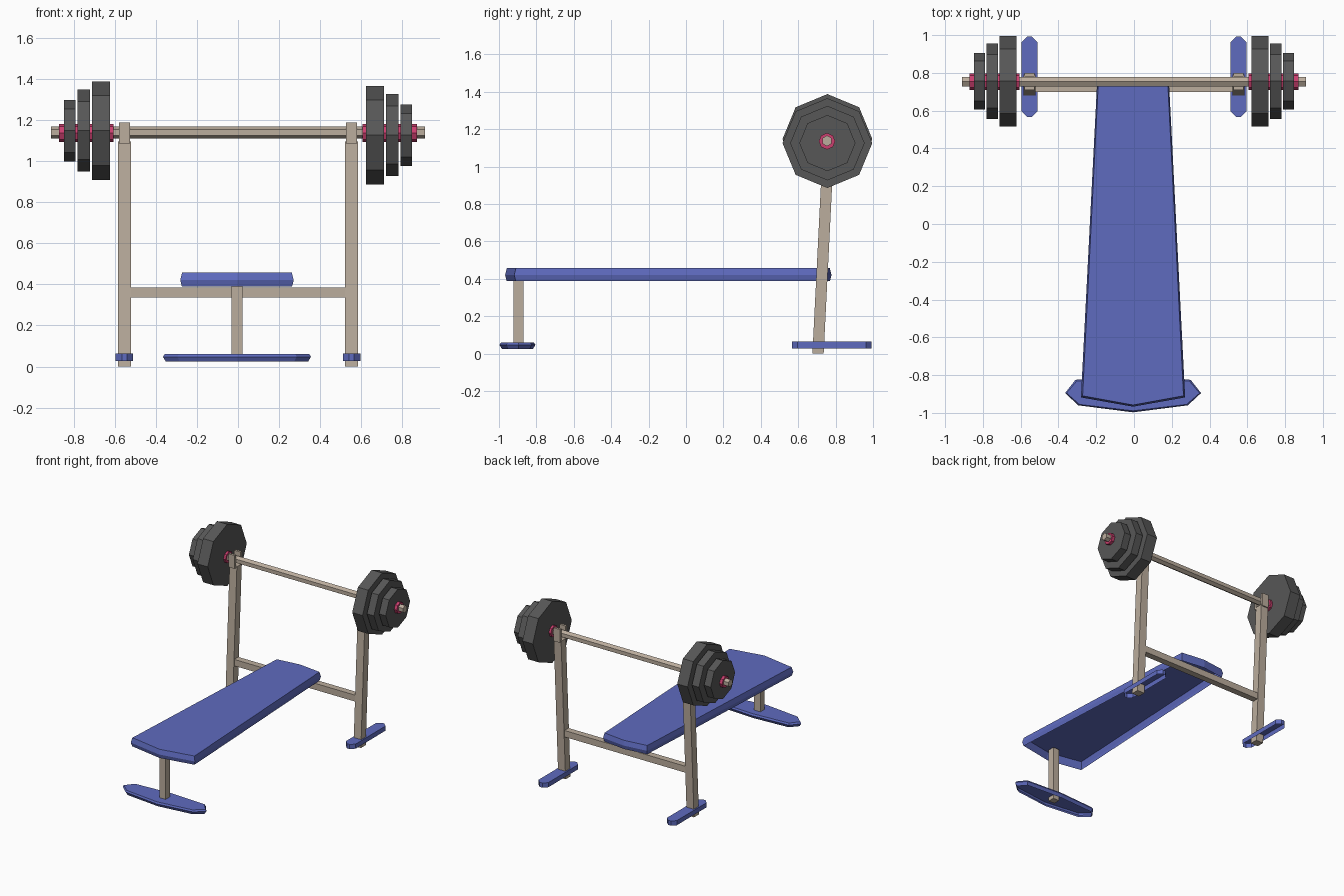
import bpy
import math

if "Cube" in bpy.data.objects:
    bpy.data.objects.remove(bpy.data.objects["Cube"])


def material(name, colour):
    m = bpy.data.materials.new(name)
    m.diffuse_color = (*colour, 1)
    m.use_nodes = True
    m.node_tree.nodes["Principled BSDF"].inputs["Base Color"].default_value = m.diffuse_color
    return m


TAN = material("tan metal", (0.50, 0.42, 0.34))
BLUE = material("blue padding", (0.113, 0.147, 0.52))
GREY = material("dark grey iron", (0.095, 0.095, 0.095))
PINK = material("pink collar", (0.60, 0.05, 0.16))


def loft(name, rings, mat, start_cap=True):
    """Skin a list of rings (lists of points, counter-clockwise seen from the end)."""
    n = len(rings[0])
    verts = [p for r in rings for p in r]
    faces = []
    for k in range(len(rings) - 1):
        for i in range(n):
            j = (i + 1) % n
            faces.append((k * n + i, k * n + j, (k + 1) * n + j, (k + 1) * n + i))
    faces.append(tuple(range((len(rings) - 1) * n, len(rings) * n)))
    if start_cap:
        faces.append(tuple(reversed(range(n))))
    me = bpy.data.meshes.new(name)
    me.from_pydata(verts, [], faces)
    me.materials.append(mat)
    ob = bpy.data.objects.new(name, me)
    bpy.context.collection.objects.link(ob)
    return ob


def rect(x, y, z, w, d):
    return [(x + sx * w / 2, y + sy * d / 2, z)
            for sx, sy in ((-1, -1), (1, -1), (1, 1), (-1, 1))]


def box(name, x, y, z0, z1, w, d, mat=TAN, y_top=None):
    """Upright block; y_top makes it lean."""
    return loft(name, [rect(x, y, z0, w, d),
                       rect(x, y if y_top is None else y_top, z1, w, d)], mat)


def rod(name, x0, x1, y, z, r, sides, mat):
    """Prism along x with one corner pointing up."""
    def ring(x):
        return [(x, y - r * math.sin(a), z + r * math.cos(a))
                for a in (2 * math.pi * i / sides for i in range(sides))]
    return loft(name, [ring(min(x0, x1)), ring(max(x0, x1))], mat)


def shell(name, half, levels, cx=0.0):
    """Hollow pad, open below: half outline (front to back, +x side), (z, inset) levels."""
    outline = half + [(-x, y) for x, y in reversed(half) if x > 0]
    ys = [p[1] for p in outline]
    cy, hy = (min(ys) + max(ys)) / 2, (max(ys) - min(ys)) / 2
    hx = max(p[0] for p in outline)
    rings = [[(cx + x * (1 - d / hx), cy + (y - cy) * (1 - d / hy), z)
              for x, y in outline] for z, d in levels]
    return loft(name, rings, BLUE, start_cap=False)


# bench pad: tapered towards the back, pointed at both ends
shell("bench_pad",
      [(0, -0.967), (0.276, -0.918), (0.19, 0.755), (0, 0.778)],
      [(0.39, 0.008), (0.42, 0.0), (0.457, 0.009)], cx=-0.005)

# front leg and its wide foot
box("front_leg", -0.005, -0.895, 0.03, 0.45, 0.053, 0.053)
shell("front_foot",
      [(0, -0.997), (0.29, -0.96), (0.36, -0.895), (0.305, -0.825), (0, -0.805)],
      [(0.024, 0.014), (0.047, 0.0), (0.06, 0.008)], cx=-0.005)

# crossbar between the uprights
box("crossbar", -0.002, 0.724, 0.335, 0.385, 1.07, 0.05)

# barbell bar
BAR_Y, BAR_Z = 0.754, 1.138
rod("barbell_bar", -0.91, 0.91, BAR_Y, BAR_Z, 0.029, 6, TAN)

for side, s in (("left", -1), ("right", 1)):
    # leaning upright with a cradle of two prongs
    x = s * 0.553
    box(side + "_upright", x, 0.706, 0.0, 1.095, 0.063, 0.06, y_top=0.761)
    box(side + "_front_prong", x, 0.718, 1.085, 1.188, 0.053, 0.018)
    box(side + "_back_prong", x, 0.790, 1.085, 1.188, 0.053, 0.018)
    # rear foot
    shell(side + "_rear_foot",
          [(0.012, 0.567), (0.042, 0.597), (0.042, 0.963), (0.012, 0.993)],
          [(0.028, 0.0), (0.064, 0.0)], cx=x)
    # collar and three shrinking plates; the two stacks sit at slightly different heights
    rod(side + "_collar", s * 0.605, s * 0.87, BAR_Y, BAR_Z - 0.002, 0.044, 8, PINK)
    z = BAR_Z - 0.001 - s * 0.011
    for size, a, b, r in (("large", 0.622, 0.711, 0.240),
                          ("medium", 0.720, 0.780, 0.199),
                          ("small", 0.790, 0.847, 0.150)):
        rod(f"{side}_{size}_plate", s * a, s * b, BAR_Y + 0.002, z, r, 8, GREY)
